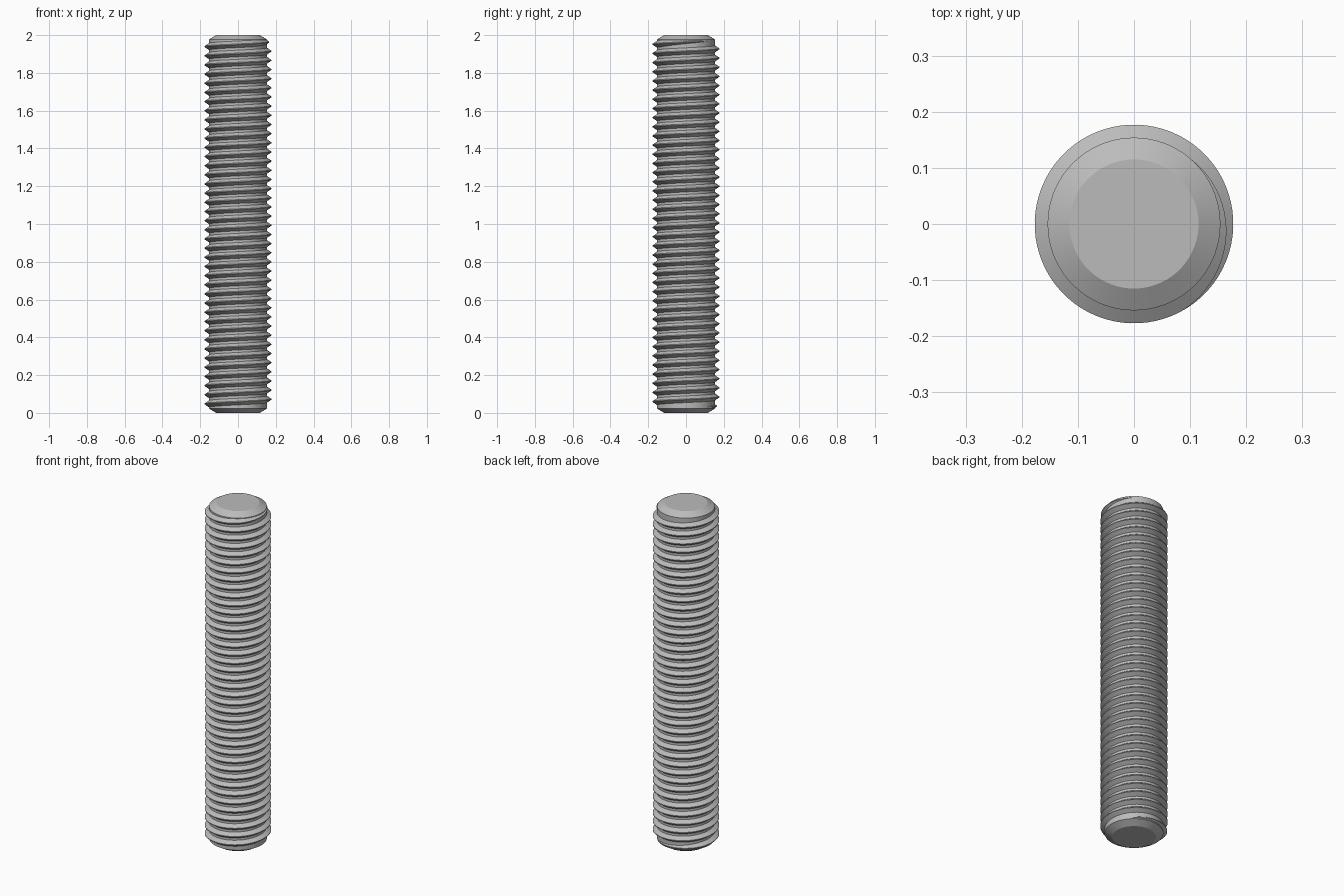
import bpy, bmesh, math
from mathutils import Vector

cube = bpy.data.objects.get("Cube")
if cube:
    bpy.data.objects.remove(cube)

CORE, CREST = 0.154, 0.177          # root and outer radius of the thread
TURNS, Z0, Z1 = 40, 0.03, 1.97      # helix extent
END_ANGLE = math.radians(48)
SEGS = 72
RUNOUT = 0.3                        # fade length in turns

steel = bpy.data.materials.new("grey steel")
steel.use_nodes = True
steel.diffuse_color = (0.5, 0.5, 0.5, 1)
steel.node_tree.nodes["Principled BSDF"].inputs["Base Color"].default_value = (0.5, 0.5, 0.5, 1)


def polar(radius, angle, z):
    return Vector((radius * math.cos(angle), radius * math.sin(angle), z))


def bridge(bm, a, b, closed=False):
    n = len(a)
    for i in range(n if closed else n - 1):
        j = (i + 1) % n
        bm.faces.new((a[i], a[j], b[j], b[i]))


def finish(bm, name):
    bmesh.ops.recalc_face_normals(bm, faces=bm.faces)
    mesh = bpy.data.meshes.new(name)
    bm.to_mesh(mesh)
    bm.free()
    obj = bpy.data.objects.new(name, mesh)
    bpy.context.collection.objects.link(obj)
    mesh.materials.append(steel)
    bpy.ops.object.select_all(action='DESELECT')
    obj.select_set(True)
    bpy.context.view_layer.objects.active = obj
    bpy.ops.object.shade_smooth_by_angle(angle=math.radians(20))
    return obj


# Rod core with a chamfer at each end
bm = bmesh.new()
profile = [(0.115, 0), (CORE, 0.023), (CORE, 1.977), (0.115, 2)]
rings = [[bm.verts.new(polar(r, math.tau * i / SEGS, z)) for i in range(SEGS)]
         for r, z in profile]
for low, high in zip(rings, rings[1:]):
    bridge(bm, low, high, closed=True)
bm.faces.new(rings[0])
bm.faces.new(rings[-1])
finish(bm, "rod_core")

# Right-handed ridge, swept along a helix and fading out at both ends
bm = bmesh.new()
steps = TURNS * SEGS
previous = None
for s in range(steps + 1):
    t = s / steps
    fade = min(1, t * TURNS / RUNOUT, (1 - t) * TURNS / RUNOUT)
    angle = END_ANGLE + math.tau * TURNS * t
    z = Z0 + (Z1 - Z0) * t
    base = 0.004 + 0.015 * fade
    tip = CORE + (CREST - CORE) * fade
    section = [bm.verts.new(polar(r, angle, z + dz)) for r, dz in
               ((CORE - 0.002, -base), (tip, -0.002), (tip, 0.002), (CORE - 0.002, base))]
    if previous:
        bridge(bm, previous, section)
    previous = section
finish(bm, "screw_thread")
